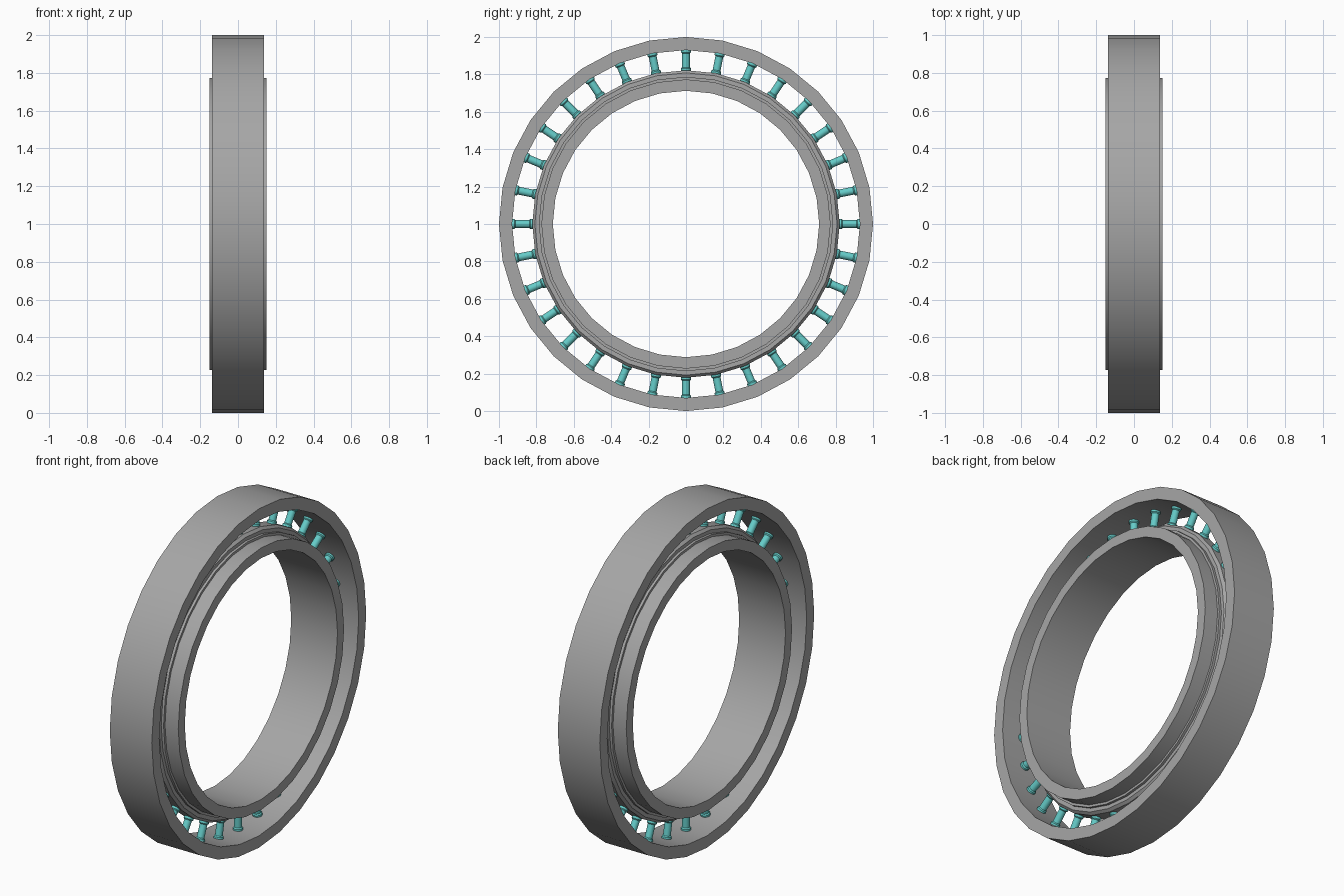
import bpy
import math
from mathutils import Matrix

SIDES = 32
cube = bpy.data.objects.get("Cube")
if cube:
    bpy.data.objects.remove(cube, do_unlink=True)


def make_material(name, color):
    mat = bpy.data.materials.new(name)
    mat.use_nodes = True
    mat.diffuse_color = color
    mat.node_tree.nodes["Principled BSDF"].inputs["Base Color"].default_value = color
    return mat


steel = make_material("steel grey", (0.38, 0.38, 0.38, 1))
teal = make_material("teal", (0.13, 0.60, 0.58, 1))


def revolve(name, profile, sides, mat, matrix, closed):
    """Spin (radius, height) points about local z; open profiles get end caps."""
    n = len(profile)
    verts = [(r * math.cos(a), r * math.sin(a), h)
             for a in (math.tau * i / sides for i in range(sides))
             for r, h in profile]
    faces = []
    for i in range(sides):
        a, b = i * n, (i + 1) % sides * n
        for j in range(n if closed else n - 1):
            k = (j + 1) % n
            faces.append((a + j, b + j, b + k, a + k))
    if not closed:
        faces.append([i * n for i in reversed(range(sides))])
        faces.append([i * n + n - 1 for i in range(sides)])
    mesh = bpy.data.meshes.new(name)
    mesh.from_pydata(verts, [], faces)
    mesh.materials.append(mat)
    obj = bpy.data.objects.new(name, mesh)
    obj.matrix_world = matrix
    bpy.context.collection.objects.link(obj)
    bpy.ops.object.select_all(action='DESELECT')
    obj.select_set(True)
    bpy.context.view_layer.objects.active = obj
    bpy.ops.object.shade_smooth_by_angle(angle=math.radians(30))
    return obj


centre = Matrix.Translation((0, 0, 1))
axle = centre @ Matrix.Rotation(math.pi / 2, 4, 'Y')

# Outer ring: plain band
revolve("outer_ring", [(0.93, -0.137), (1, -0.137), (1, 0.137), (0.93, 0.137)],
        SIDES, steel, axle, True)

# Inner ring: wide sleeve with a stepped raised track in the middle
half = [(0.712, 0.151), (0.773, 0.151), (0.773, 0.065), (0.787, 0.065),
        (0.787, 0.05), (0.808, 0.05), (0.822, 0.035)]
lower = [(r, -h) for r, h in half]
revolve("inner_ring", lower + half[::-1], SIDES, steel, axle, True)

# Radial pins with a flange at each end
pin = [(0.027, 0.805), (0.027, 0.832), (0.021, 0.838),
       (0.021, 0.912), (0.027, 0.918), (0.027, 0.934)]
for i in range(SIDES):
    turn = Matrix.Rotation(math.tau * i / SIDES, 4, 'X')
    revolve(f"pin_{i + 1}", pin, 16, teal, centre @ turn, False)
